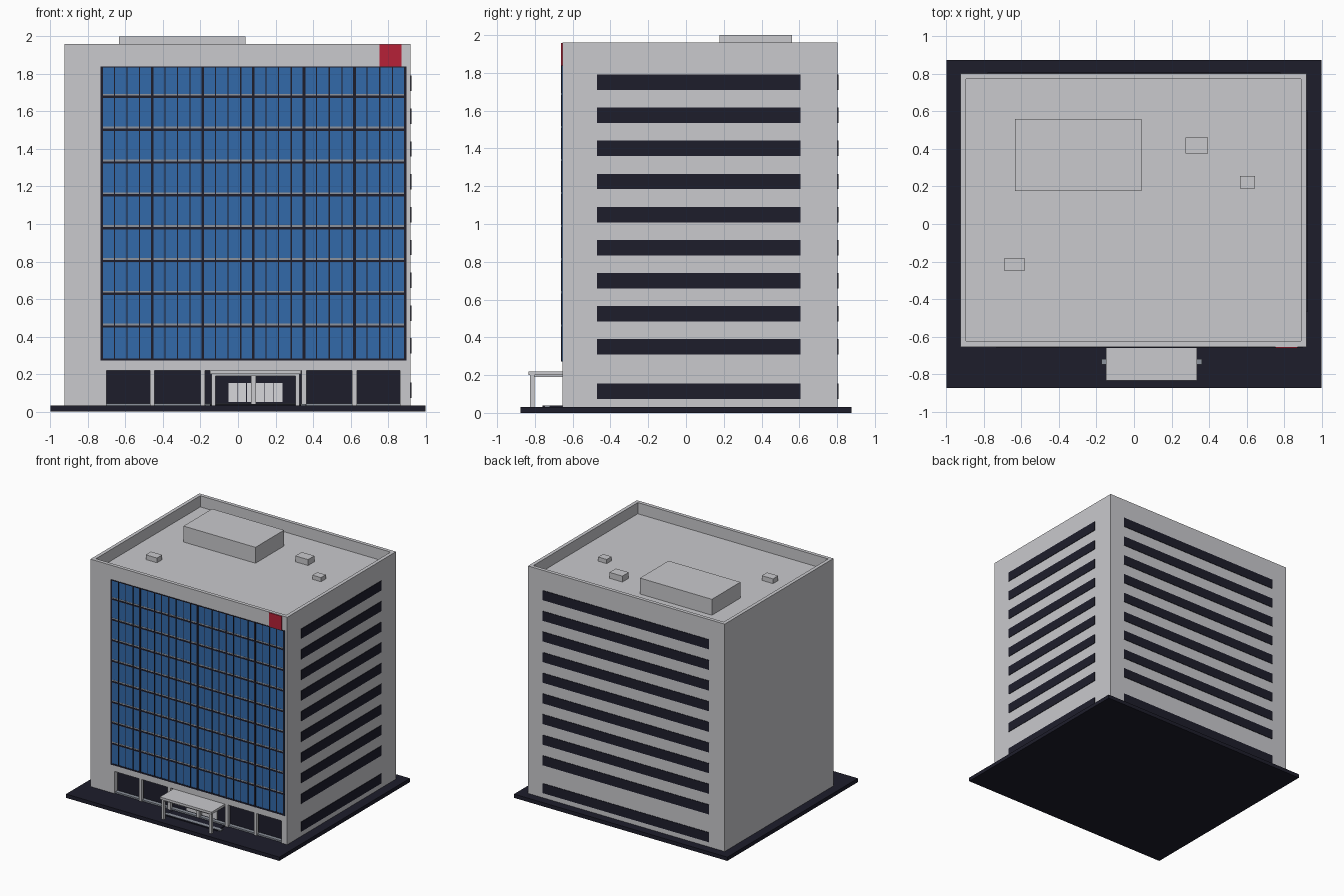
import bpy
import bmesh
from mathutils import Vector

cube = bpy.data.objects.get("Cube")
if cube:
    bpy.data.objects.remove(cube)


def srgb(r, g, b):
    return tuple((c / 255) ** 2.2 for c in (r, g, b)) + (1.0,)


def material(name, color):
    mat = bpy.data.materials.new(name)
    mat.use_nodes = True
    mat.diffuse_color = color
    mat.node_tree.nodes["Principled BSDF"].inputs["Base Color"].default_value = color
    return mat


CONCRETE = material("concrete_grey", srgb(200, 200, 204))
DARK = material("dark_charcoal", srgb(35, 35, 47))
GLASS = material("blue_glass", srgb(54, 105, 168))
RED = material("sign_red", srgb(180, 38, 58))
SILL = material("sill_grey", srgb(140, 146, 156))
DOOR = material("door_white", srgb(214, 214, 218))


def boxes(name, mat, parts):
    """One object from boxes given as (x0, x1, y0, y1, z0, z1)."""
    bm = bmesh.new()
    for x0, x1, y0, y1, z0, z1 in parts:
        lo, hi = Vector((x0, y0, z0)), Vector((x1, y1, z1))
        made = bmesh.ops.create_cube(bm, size=1)["verts"]
        bmesh.ops.scale(bm, vec=hi - lo, verts=made)
        bmesh.ops.translate(bm, vec=(lo + hi) / 2, verts=made)
    mesh = bpy.data.meshes.new(name)
    bm.to_mesh(mesh)
    bm.free()
    mesh.materials.append(mat)
    obj = bpy.data.objects.new(name, mesh)
    bpy.context.collection.objects.link(obj)
    return obj


# Main dimensions
GROUND = 0.032
LEFT, RIGHT, FRONT, BACK = -0.925, 0.92, -0.655, 0.803
ROOF, TOP = 1.865, 1.96
RECESS = FRONT + 0.045
SHOP_L, SHOP_R, SHOP_TOP = -0.70, 0.865, 0.22

# Ground slab and main block, with the shopfront set back into the front wall
boxes("ground_slab", DARK, [(-1, 1, -0.875, 0.875, 0, GROUND)])
boxes("main_block", CONCRETE, [(LEFT, RIGHT, RECESS, BACK, GROUND, ROOF)])
boxes("front_wall", CONCRETE, [
    (LEFT, SHOP_L, FRONT, RECESS, GROUND, SHOP_TOP),
    (SHOP_R, RIGHT, FRONT, RECESS, GROUND, SHOP_TOP),
    (LEFT, RIGHT, FRONT, RECESS, SHOP_TOP, ROOF)])

# Parapet and rooftop equipment
T = 0.03
boxes("parapet", CONCRETE, [
    (LEFT, RIGHT, FRONT, FRONT + T, ROOF, TOP),
    (LEFT, RIGHT, BACK - T, BACK, ROOF, TOP),
    (LEFT, LEFT + T, FRONT + T, BACK - T, ROOF, TOP),
    (RIGHT - T, RIGHT, FRONT + T, BACK - T, ROOF, TOP)])
boxes("penthouse", CONCRETE, [(-0.635, 0.04, 0.177, 0.56, ROOF, 2.0)])
boxes("roof_units", CONCRETE, [
    (0.275, 0.395, 0.375, 0.46, ROOF, ROOF + 0.05),
    (0.565, 0.645, 0.19, 0.255, ROOF, ROOF + 0.035),
    (-0.69, -0.585, -0.25, -0.18, ROOF, ROOF + 0.04)])

# Ribbon windows on the left side and the back
STOREY = 0.175
rows = [0.073] + [0.309 + STOREY * i for i in range(9)]
boxes("side_windows", DARK,
      [(RIGHT - 0.01, RIGHT + 0.004, -0.47, 0.605, z, z + 0.082) for z in rows])
boxes("back_windows", DARK,
      [(-0.78, 0.78, BACK - 0.01, BACK + 0.004, z, z + 0.082) for z in rows])

# Curtain wall: glass, storey bands and mullions
CW_L, CW_R, CW_B, CW_T = -0.734, 0.898, 0.272, 1.84
BAY = (CW_R - CW_L - 0.014) / 6
bay_x = [CW_L + 0.007 + BAY * i for i in range(7)]
floors = [CW_B + 0.006 + STOREY * i for i in range(9)]
boxes("curtain_glass", GLASS, [(CW_L, CW_R, FRONT - 0.002, FRONT + 0.005, CW_B, CW_T)])
boxes("floor_bands", SILL, [(CW_L, CW_R, FRONT - 0.003, FRONT, z + 0.005, z + 0.016)
                            for z in floors[1:]])
boxes("floor_mullions", DARK,
      [(CW_L, CW_R, FRONT - 0.005, FRONT, z - 0.006, z + 0.006) for z in floors]
      + [(CW_L, CW_R, FRONT - 0.005, FRONT, CW_T - 0.006, CW_T)])
boxes("main_mullions", DARK,
      [(x - 0.007, x + 0.007, FRONT - 0.007, FRONT, CW_B, CW_T) for x in bay_x])
boxes("thin_mullions", DARK,
      [(x + BAY * k / 4 - 0.003, x + BAY * k / 4 + 0.003, FRONT - 0.005, FRONT, CW_B, CW_T)
       for x in bay_x[:-1] for k in (1, 2, 3)])

# Blank sign plate
boxes("sign_plate", RED, [(0.755, 0.872, FRONT - 0.006, FRONT + 0.002, CW_T, 1.957)])

# Shopfront: dark glazing, sill and columns aligned with the bays
boxes("shop_glass", DARK, [(SHOP_L, SHOP_R, RECESS - 0.004, RECESS + 0.002, GROUND, SHOP_TOP)])
boxes("shop_sill", SILL, [(SHOP_L, SHOP_R, FRONT + 0.01, RECESS, GROUND, GROUND + 0.012)])
boxes("shop_columns", CONCRETE,
      [(x - 0.013, x + 0.013, FRONT, FRONT + 0.026, GROUND, SHOP_TOP) for x in bay_x[1:-1]])

# Entrance doors
boxes("entrance_doors", DOOR,
      [(-0.05 + 0.0485 * i, -0.005 + 0.0485 * i, RECESS - 0.009, RECESS - 0.002, 0.05, 0.152)
       for i in range(6)])

# Entrance canopy, posts and low steps
boxes("canopy", CONCRETE, [(-0.148, 0.336, -0.835, FRONT, 0.2, 0.22)])
boxes("canopy_beam", CONCRETE, [(-0.12, 0.308, -0.825, FRONT, 0.19, 0.2)])
boxes("canopy_posts", CONCRETE,
      [(x - 0.011, x + 0.011, -0.826, -0.802, GROUND, 0.2) for x in (-0.13, 0.318)])
boxes("entrance_step", DARK, [(-0.15, 0.336, -0.76, FRONT, GROUND, 0.038)])
boxes("step_edge", SILL, [(-0.172, 0.362, -0.75, -0.72, GROUND, 0.04)])
